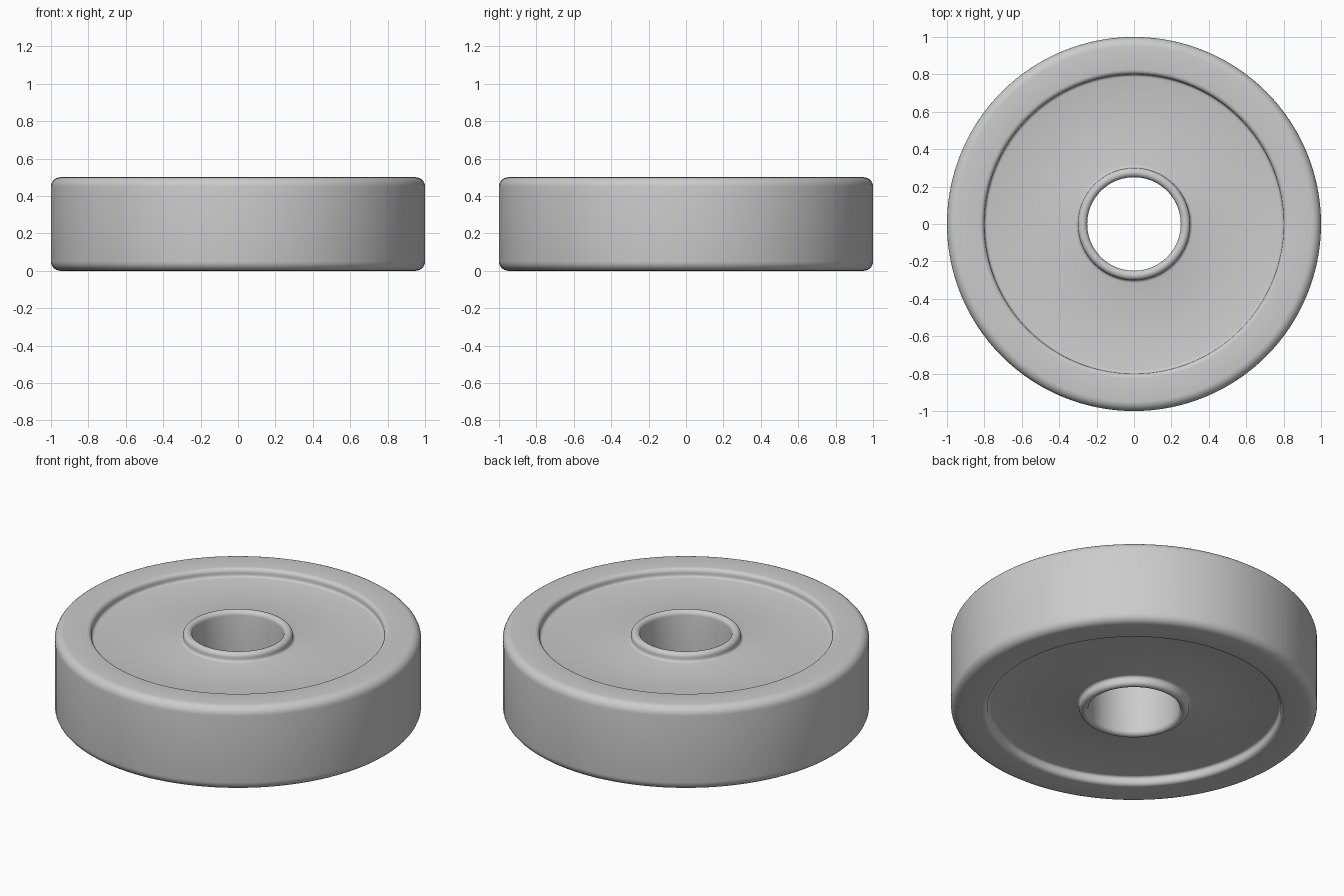
import bpy, bmesh
from math import sin, cos, pi, radians

if "Cube" in bpy.data.objects:
    bpy.data.objects.remove(bpy.data.objects["Cube"])

H = 0.5        # thickness
FLOOR = 0.45   # height of the recessed shield
SEGS = 128


def arc(cx, cz, r, a0, a1, n=5):
    """Quarter-round points from angle a0 to a1 (degrees)."""
    return [(cx + r * cos(radians(a0 + (a1 - a0) * i / n)),
             cz + r * sin(radians(a0 + (a1 - a0) * i / n))) for i in range(n + 1)]


# Upper half of the section, from the bore out to the outer rim
upper = []
upper += arc(0.275, H - 0.025, 0.025, 180, 90)      # bore edge of the inner ring
upper += arc(0.275, H - 0.025, 0.025, 90, 0)[1:]    # outer edge of the inner ring
upper += arc(0.315, FLOOR + 0.015, 0.015, 180, 270, 3)  # shield fillet, inner
upper += arc(0.785, FLOOR + 0.015, 0.015, 270, 360, 3)  # shield fillet, outer
upper += arc(0.825, H - 0.025, 0.025, 180, 90)      # inner edge of the outer ring
upper += arc(0.95, H - 0.05, 0.05, 90, 0, 6)        # outer rim

# Mirror it for the underside and close the loop
profile = upper + [(r, H - z) for r, z in reversed(upper)]

# Lathe the section around z
bm = bmesh.new()
rings = []
for s in range(SEGS):
    a = 2 * pi * s / SEGS
    rings.append([bm.verts.new((r * cos(a), r * sin(a), z)) for r, z in profile])
n = len(profile)
for s in range(SEGS):
    p, q = rings[s], rings[(s + 1) % SEGS]
    for i in range(n):
        j = (i + 1) % n
        bm.faces.new((p[i], p[j], q[j], q[i]))
bmesh.ops.recalc_face_normals(bm, faces=bm.faces)
mesh = bpy.data.meshes.new("bearing")
bm.to_mesh(mesh)
bm.free()

bearing = bpy.data.objects.new("bearing", mesh)
bpy.context.collection.objects.link(bearing)
bpy.context.view_layer.objects.active = bearing
bearing.select_set(True)
bpy.ops.object.shade_smooth_by_angle(angle=radians(35))
